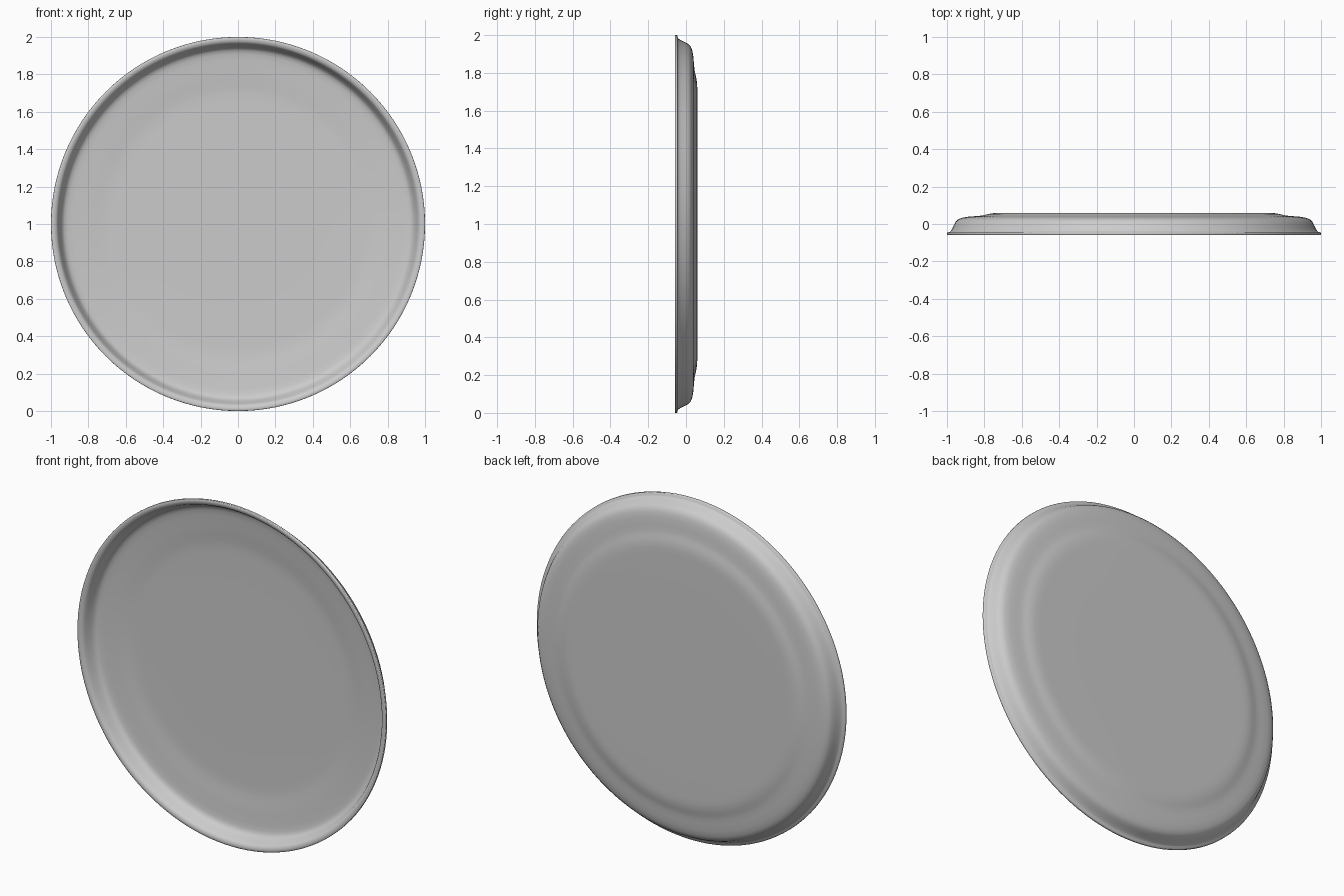
import bpy, bmesh, math

if "Cube" in bpy.data.objects:
    bpy.data.objects.remove(bpy.data.objects["Cube"])

mat = bpy.data.materials.new("plain grey")
mat.diffuse_color = (0.6, 0.6, 0.6, 1)
mat.use_nodes = True
mat.node_tree.nodes["Principled BSDF"].inputs["Base Color"].default_value = mat.diffuse_color

# (radius, y): centre of back, over the raised step, down the wall, round the lip, back inside
profile = [
    (0, .06), (.4, .06), (.70, .06), (.73, .0595), (.755, .0575), (.78, .053), (.80, .048),
    (.82, .0445), (.85, .042), (.89, .0385), (.92, .033), (.94, .025), (.953, .013),
    (.963, -.006), (.972, -.025), (.980, -.038), (.986, -.0435), (.998, -.045),
    (1.0, -.048), (1.0, -.057), (.998, -.059), (.985, -.059), (.972, -.055), (.965, -.047),
    (.957, -.030), (.947, -.008), (.938, .006), (.928, .014), (.91, .019), (.88, .0225),
    (.82, .027), (.77, .032), (.73, .037), (.70, .039), (.66, .040), (.4, .040), (0, .040),
]

# Spin the profile round the y axis
bm = bmesh.new()
verts = [bm.verts.new((r, y, 1)) for r, y in profile]
edges = [bm.edges.new(p) for p in zip(verts, verts[1:])]
bmesh.ops.spin(bm, geom=verts + edges, cent=(0, 0, 1), axis=(0, 1, 0),
               angle=2 * math.pi, steps=128, use_duplicate=False)
bmesh.ops.remove_doubles(bm, verts=bm.verts, dist=1e-5)
bmesh.ops.recalc_face_normals(bm, faces=bm.faces)
me = bpy.data.meshes.new("dish")
bm.to_mesh(me)
bm.free()
dish = bpy.data.objects.new("dish", me)
bpy.context.collection.objects.link(dish)
me.materials.append(mat)

bpy.context.view_layer.objects.active = dish
dish.select_set(True)
bpy.ops.object.shade_smooth_by_angle(angle=math.radians(50))
